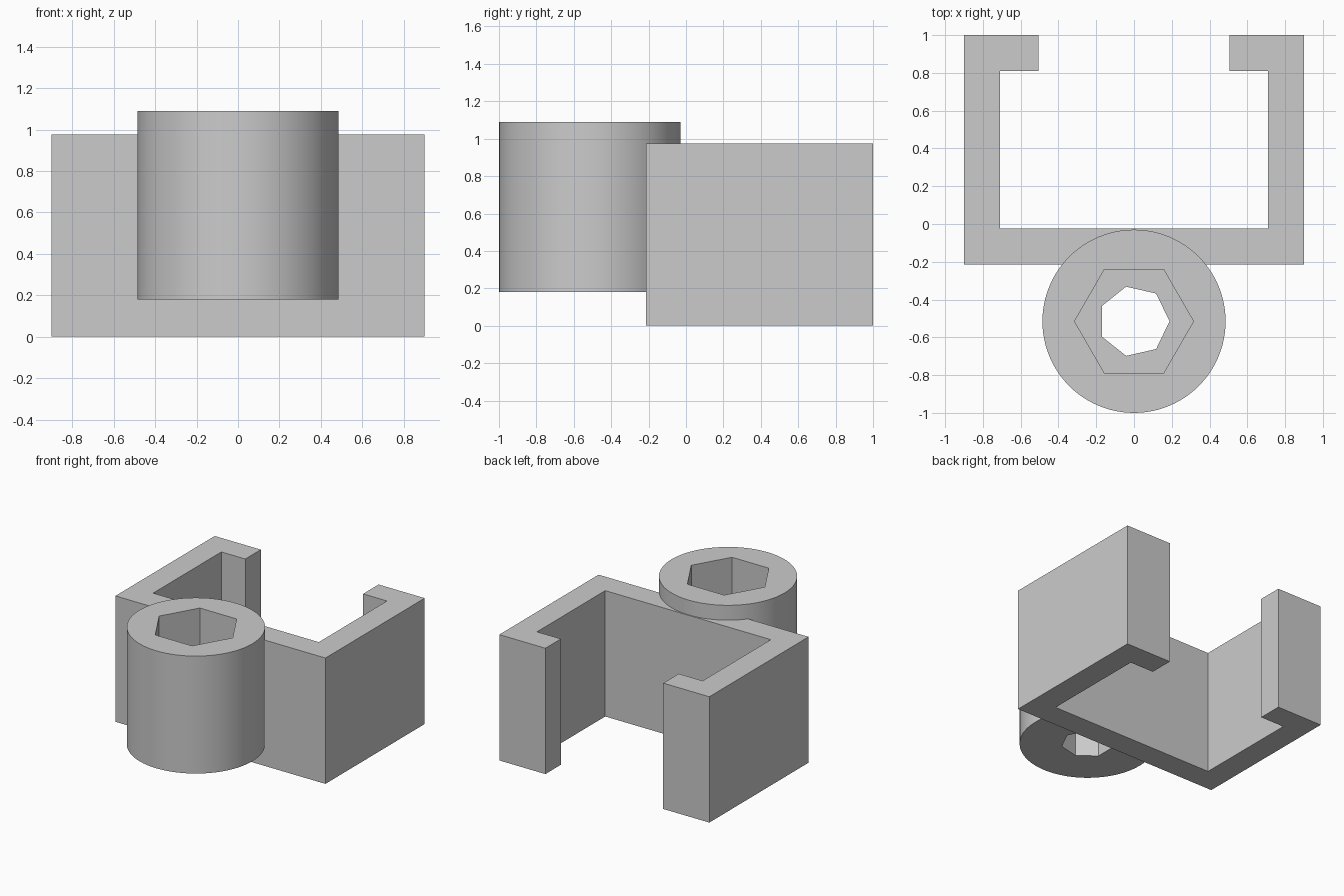
import bpy
import bmesh
from math import radians

cube = bpy.data.objects.get("Cube")
if cube:
    bpy.data.objects.remove(cube, do_unlink=True)

# Single plain grey material
GREY = (0.6, 0.6, 0.6, 1.0)
grey = bpy.data.materials.new("light grey")
grey.use_nodes = True
grey.diffuse_color = GREY
grey.node_tree.nodes["Principled BSDF"].inputs["Base Color"].default_value = GREY


def prism(name, outline, bottom, top):
    """Extrude a flat outline between two heights."""
    bm = bmesh.new()
    face = bm.faces.new([bm.verts.new((x, y, bottom)) for x, y in outline])
    moved = bmesh.ops.extrude_face_region(bm, geom=[face])["geom"]
    verts = [v for v in moved if isinstance(v, bmesh.types.BMVert)]
    bmesh.ops.translate(bm, verts=verts, vec=(0, 0, top - bottom))
    bmesh.ops.recalc_face_normals(bm, faces=bm.faces)
    mesh = bpy.data.meshes.new(name)
    bm.to_mesh(mesh)
    bm.free()
    mesh.materials.append(grey)
    obj = bpy.data.objects.new(name, mesh)
    bpy.context.collection.objects.link(obj)
    return obj


def cylinder(name, sides, radius, bottom, top):
    """Upright prism on the boss axis, first corner towards +x."""
    bpy.ops.mesh.primitive_cylinder_add(
        vertices=sides, radius=radius, depth=top - bottom,
        location=(0, BOSS_Y, (bottom + top) / 2), rotation=(0, 0, -radians(90)))
    obj = bpy.context.object
    obj.name = name
    obj.data.materials.append(grey)
    return obj


def cut(target, cutter):
    """Subtract the cutter and discard it."""
    cutter.hide_render = True
    mod = target.modifiers.new("cut", "BOOLEAN")
    mod.operation = "DIFFERENCE"
    mod.solver = "EXACT"
    mod.object = cutter
    bpy.context.view_layer.objects.active = target
    bpy.ops.object.modifier_apply(modifier=mod.name)
    bpy.data.objects.remove(cutter, do_unlink=True)


# Open channel with two inward lips at the back
half = [(0.9, -0.215), (0.9, 1), (0.505, 1), (0.505, 0.81), (0.71, 0.81), (0.71, -0.025)]
prism("clip_channel", half + [(-x, y) for x, y in reversed(half)], 0, 0.975)

# Round boss with a hexagonal socket and a seven-sided through hole
BOSS_Y = -0.515
BASE, TOP, FLOOR = 0.18, 1.09, 0.2
boss = cylinder("round_boss", 96, 0.485, BASE, TOP)
cut(boss, cylinder("socket_cutter", 6, 0.315, BASE + FLOOR, TOP + 0.1))
cut(boss, cylinder("hole_cutter", 7, 0.188, BASE - 0.1, TOP + 0.1))

bpy.ops.object.select_all(action="DESELECT")
boss.select_set(True)
bpy.context.view_layer.objects.active = boss
bpy.ops.object.shade_smooth_by_angle(angle=radians(30))
